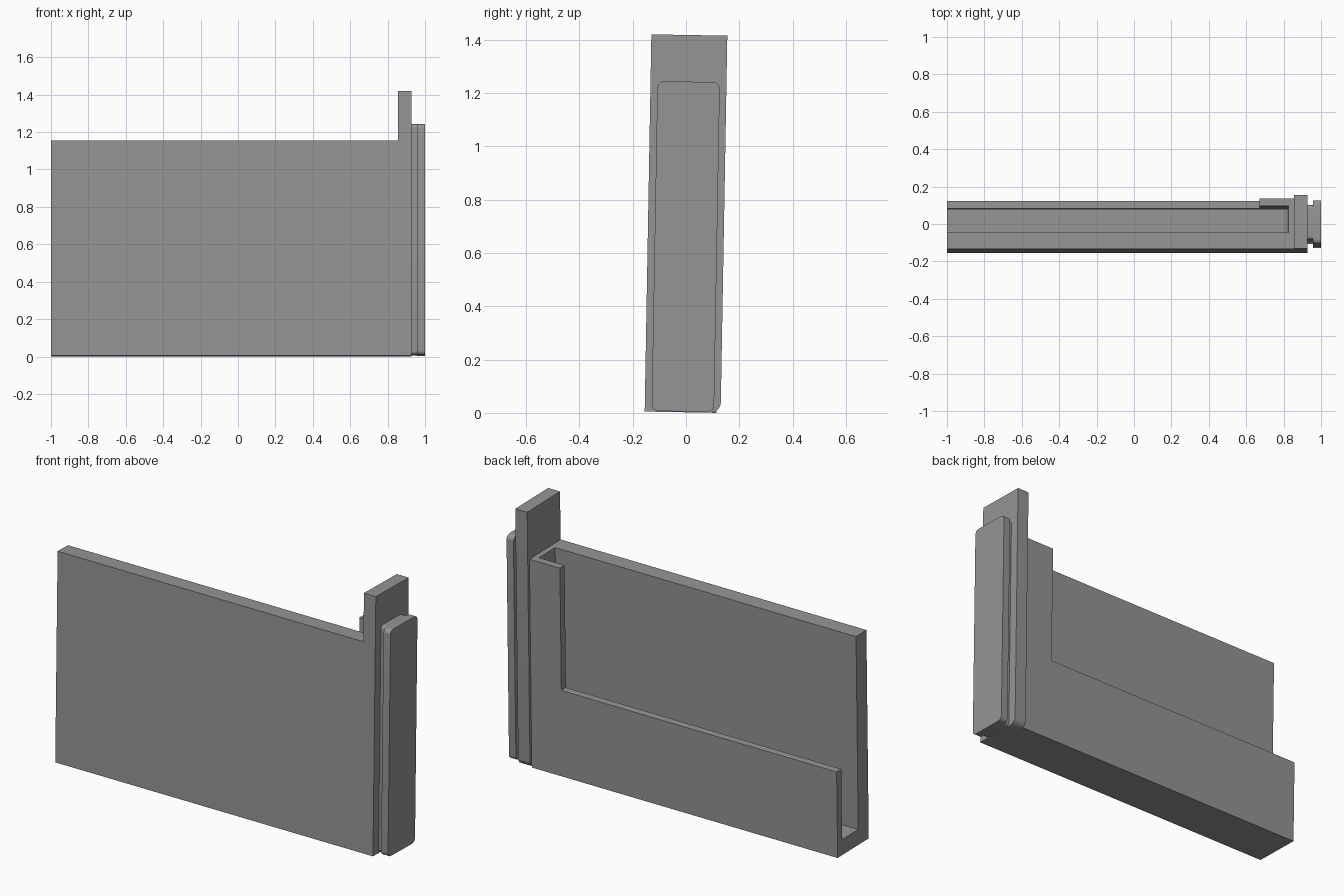
import bpy, bmesh, math
from mathutils import Matrix

if "Cube" in bpy.data.objects:
    bpy.data.objects.remove(bpy.data.objects["Cube"])

grey = bpy.data.materials.new("mid grey")
grey.diffuse_color = (0.3, 0.3, 0.3, 1)
grey.use_nodes = True
grey.node_tree.nodes["Principled BSDF"].inputs["Base Color"].default_value = grey.diffuse_color

# The whole assembly leans back by about one degree
LEAN = Matrix.Translation((0, -0.155, 0.005)) @ Matrix.Rotation(math.radians(-1.015), 4, 'X')


def extrude(name, profile, axis, a, b):
    """Extrude a closed 2D profile from a to b; axis 'Y' takes (x, z), 'X' takes (y, z)."""
    bm = bmesh.new()
    put = (lambda p, d: (p[0], d, p[1])) if axis == 'Y' else (lambda p, d: (d, p[0], p[1]))
    lo = [bm.verts.new(put(p, a)) for p in profile]
    hi = [bm.verts.new(put(p, b)) for p in profile]
    bm.faces.new(lo)
    bm.faces.new(hi[::-1])
    n = len(profile)
    for i in range(n):
        j = (i + 1) % n
        bm.faces.new((lo[i], hi[i], hi[j], lo[j]))
    bmesh.ops.recalc_face_normals(bm, faces=bm.faces)
    me = bpy.data.meshes.new(name)
    bm.to_mesh(me)
    bm.free()
    me.materials.append(grey)
    ob = bpy.data.objects.new(name, me)
    bpy.context.collection.objects.link(ob)
    ob.matrix_world = LEAN
    return ob


def arc(cx, cz, r, start, end, steps=8):
    return [(cx + r * math.cos(math.radians(start + (end - start) * i / steps)),
             cz + r * math.sin(math.radians(start + (end - start) * i / steps)))
            for i in range(steps + 1)]


def rounded(x0, z0, x1, z1, r):
    return (arc(x0 + r, z0 + r, r, 180, 270) + arc(x1 - r, z0 + r, r, 270, 360)
            + arc(x1 - r, z1 - r, r, 0, 90) + arc(x0 + r, z1 - r, r, 90, 180))


def rect(x0, z0, x1, z1):
    return [(x0, z0), (x1, z0), (x1, z1), (x0, z1)]


def smooth(ob):
    bpy.ops.object.select_all(action='DESELECT')
    ob.select_set(True)
    bpy.context.view_layer.objects.active = ob
    bpy.ops.object.shade_smooth_by_angle(angle=math.radians(30))


# Channel body: solid block, later hollowed
body = extrude("channel_body", rect(-1, 0, 0.855, 1.15), 'Y', 0, 0.27)

# Slot with a rounded inner bottom corner, open at the top and left end
slot = extrude("slot_cutter",
               [(-1.2, 0.085)] + arc(0.785, 0.125, 0.04, 270, 360)
               + [(0.825, 1.4), (-1.2, 1.4)], 'Y', 0.09, 0.23)
# Notch that lowers the back wall, leaving a tall post
notch = extrude("notch_cutter", rect(-1.2, 0.475, 0.67, 1.4), 'Y', 0.16, 0.5)

for cutter in (slot, notch):
    mod = body.modifiers.new(cutter.name, 'BOOLEAN')
    mod.operation = 'DIFFERENCE'
    mod.solver = 'EXACT'
    mod.object = cutter
    cutter.hide_render = True
    cutter.hide_viewport = True

# Tall end plate with a rounded lower back corner
plate = extrude("end_plate",
                [(0, 0)] + arc(0.245, 0.04, 0.04, 270, 360)
                + [(0.285, 1.415), (0, 1.415)], 'X', 0.855, 0.927)

# Rail on the end plate: narrow neck and wider rounded cap
neck = extrude("rail_neck", rounded(0.048, 0.005, 0.234, 1.24, 0.02), 'X', 0.927, 0.958)
cap = extrude("rail_cap", rounded(0.026, 0.003, 0.26, 1.24, 0.025), 'X', 0.958, 1.0)

for ob in (body, plate, neck, cap):
    smooth(ob)
